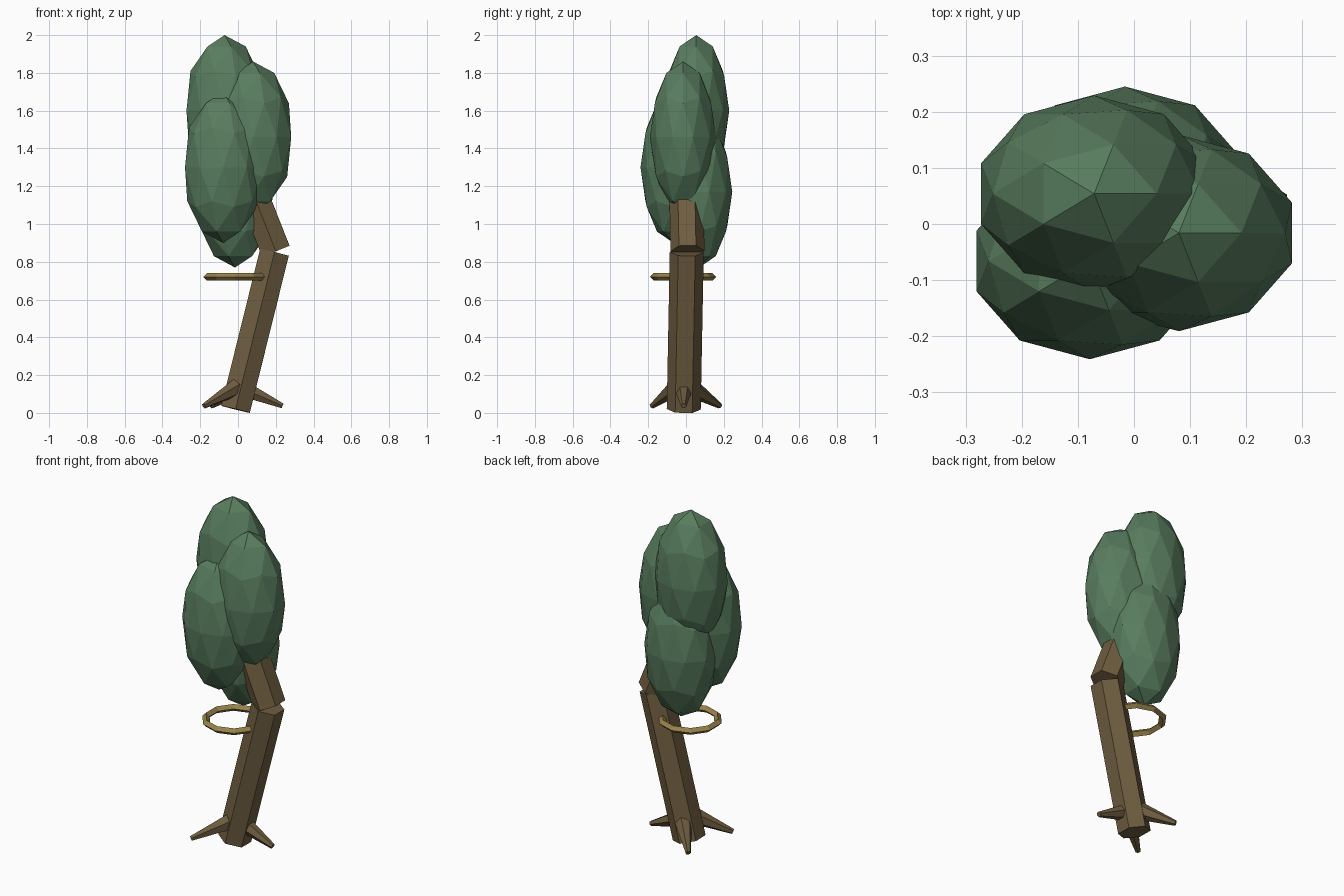
import bpy, math
from mathutils import Vector

if "Cube" in bpy.data.objects:
    bpy.data.objects.remove(bpy.data.objects["Cube"])


def material(name, rgb):
    lin = [((c / 255 + 0.055) / 1.055) ** 2.4 for c in rgb]
    m = bpy.data.materials.new(name)
    m.diffuse_color = (*lin, 1)
    m.use_nodes = True
    m.node_tree.nodes["Principled BSDF"].inputs["Base Color"].default_value = m.diffuse_color
    return m


LEAF = material("leaf green", (88, 124, 94))
BARK = material("bark brown", (110, 93, 64))
GOLD = material("dull gold", (152, 130, 74))


def finish(name, mat):
    ob = bpy.context.object
    ob.name = name
    ob.data.materials.append(mat)
    return ob


def limb(name, start, end, r1, r2):
    """Six-sided tapered limb between two points."""
    a, b = Vector(start), Vector(end)
    d = b - a
    bpy.ops.mesh.primitive_cone_add(
        vertices=6, radius1=r1, radius2=r2, depth=d.length, location=(a + b) / 2,
        rotation=Vector((0, 0, 1)).rotation_difference(d).to_euler())
    return finish(name, BARK)


# Bent trunk in two straight pieces
limb("lower_trunk", (-0.013, -0.012, 0.019), (0.193, 0.004, 0.85), 0.09, 0.09)
limb("upper_trunk", (0.200, 0.008, 0.857), (0.045, 0.0, 1.25), 0.09, 0.09)

# Roots spreading from the base
for i, (base, tip) in enumerate([
        ((0.035, -0.012, 0.125), (0.236, -0.012, 0.037)),
        ((-0.01, 0.04, 0.125), (-0.14, 0.18, 0.037)),
        ((-0.01, -0.055, 0.135), (-0.18, -0.18, 0.037))]):
    limb(f"root_{i + 1}", base, tip, 0.048, 0.015)

# Ring hanging against the trunk
bpy.ops.mesh.primitive_torus_add(
    major_segments=10, minor_segments=4, major_radius=0.155, minor_radius=0.02,
    location=(-0.017, -0.015, 0.72), rotation=(0, 0, math.radians(18)))
finish("ring", GOLD)

# Four tall foliage clumps
for i, centre in enumerate([(-0.071, 0.054, 1.60), (0.08, -0.016, 1.46),
                            (-0.079, -0.066, 1.30), (-0.016, 0.07, 1.17)]):
    bpy.ops.mesh.primitive_ico_sphere_add(subdivisions=2, radius=1, location=centre)
    finish(f"foliage_{i + 1}", LEAF).scale = (0.212, 0.175, 0.40)
